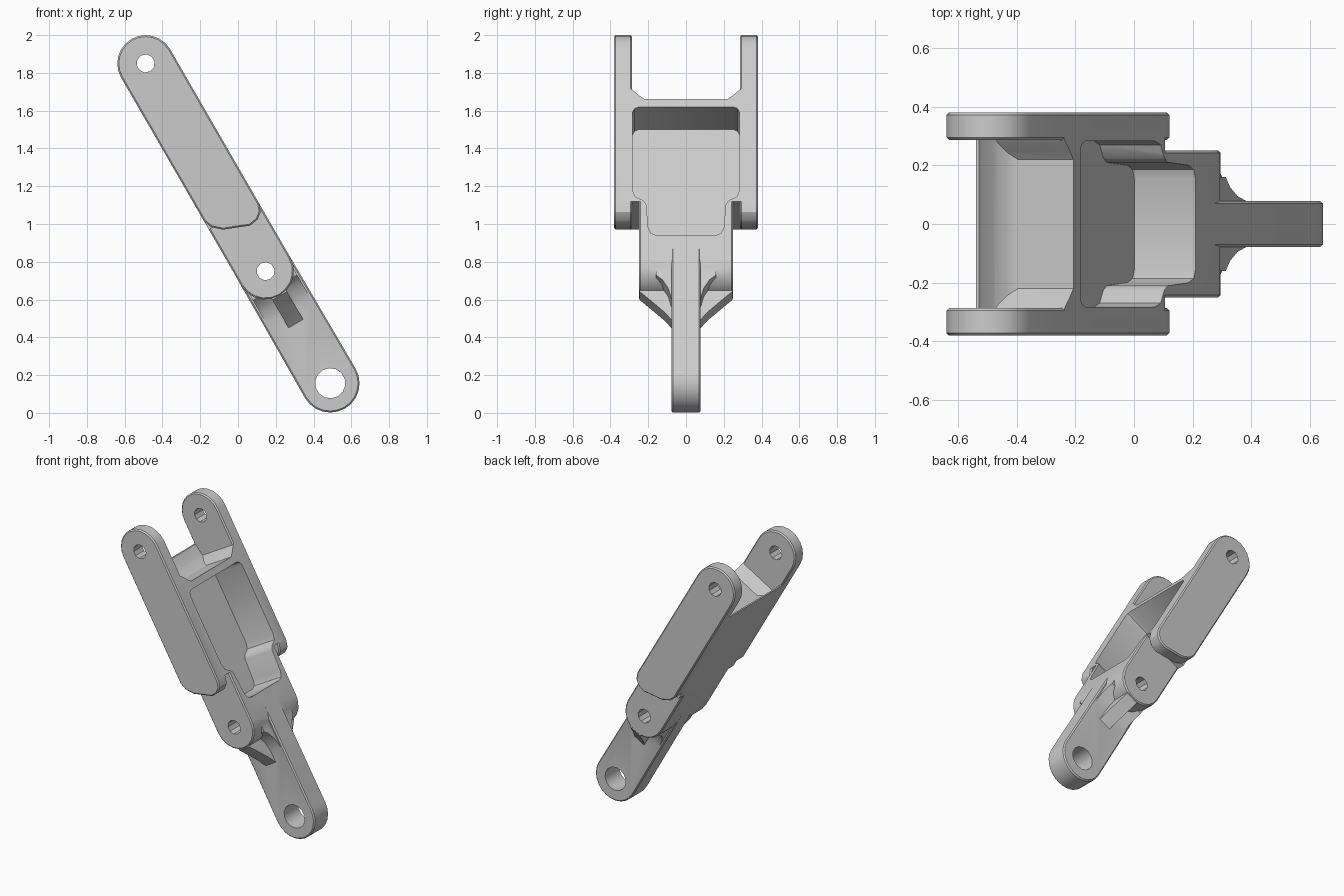
import bpy, bmesh
from math import sin, cos, radians
from mathutils import Matrix, Vector

cube = bpy.data.objects.get("Cube")
if cube:
    bpy.data.objects.remove(cube, do_unlink=True)

grey = bpy.data.materials.new("light_grey_metal")
grey.use_nodes = True
grey.diffuse_color = (0.6, 0.6, 0.6, 1)
grey.node_tree.nodes["Principled BSDF"].inputs["Base Color"].default_value = (0.6, 0.6, 0.6, 1)

# Local frame: X runs down the link, Y is across it, Z is its thickness
HALF = 0.15          # half thickness of the link
MID, LOW = 1.27, 1.955   # pivots, measured from the top pivot


def arc(cx, cy, r, start, end, n):
    return [(cx + r * cos(radians(start + (end - start) * i / n)),
             cy + r * sin(radians(start + (end - start) * i / n))) for i in range(n + 1)]


def mirrored(half):
    return half + [(u, -y) for u, y in reversed(half)]


def prism(name, outline, low, high, across=False, bevel=0.0):
    """Extrude an outline: along Y if across, otherwise along Z."""
    bm = bmesh.new()
    place = (lambda a, b, d: (a, d, b)) if across else (lambda a, b, d: (a, b, d))
    face = bm.faces.new([bm.verts.new(place(a, b, low)) for a, b in outline])
    ext = bmesh.ops.extrude_face_region(bm, geom=[face])
    verts = [g for g in ext["geom"] if isinstance(g, bmesh.types.BMVert)]
    bmesh.ops.translate(bm, verts=verts, vec=Vector(place(0, 0, high - low)))
    bmesh.ops.recalc_face_normals(bm, faces=bm.faces)
    if bevel:
        axis = Vector(place(0, 0, 1))
        rim = [e for e in bm.edges
               if abs((e.verts[0].co - e.verts[1].co).normalized().dot(axis)) < 0.5]
        bmesh.ops.bevel(bm, geom=rim, offset=bevel, segments=1, affect='EDGES')
    mesh = bpy.data.meshes.new(name)
    bm.to_mesh(mesh)
    bm.free()
    mesh.materials.append(grey)
    obj = bpy.data.objects.new(name, mesh)
    bpy.context.collection.objects.link(obj)
    return obj


def combine(target, other, operation):
    mod = target.modifiers.new("combine", 'BOOLEAN')
    mod.operation = operation
    mod.solver = 'EXACT'
    mod.object = other
    bpy.context.view_layer.objects.active = target
    bpy.ops.object.modifier_apply(modifier=mod.name)
    bpy.data.objects.remove(other, do_unlink=True)


# Web between the fork plates, with filleted fork corners
web = mirrored([(0.235, 0.3), (0.255, 0.275), (0.28, 0.25), (0.305, 0.22)][::-1]
               + [(0.93, 0.3)])
link = prism("clevis_link", web, -HALF, HALF)

# Sloping lip at the back of the fork
lip = [(0.16, -HALF), (0.165, -0.14), (0.24, -0.125), (0.285, -0.1), (0.31, -0.06),
       (0.4, -0.06), (0.4, -HALF)]
combine(link, prism("fork_lip", lip, -0.295, 0.295, across=True), 'UNION')

# Fork side plates
plate = arc(0, 0, HALF, 90, 270, 12) + [
    (0.88, -HALF), (0.925, -0.132), (0.967, -0.085), (1.0, 0.0), (1.02, 0.05),
    (1.012, 0.1), (0.985, 0.135), (0.94, HALF)]
for side, low, high in (("right", -0.38, -0.287), ("left", 0.287, 0.38)):
    combine(link, prism(side + "_plate", plate, low, high, across=True, bevel=0.008), 'UNION')

# Middle body with rounded end
body = [(0.85, HALF), (0.85, -HALF)] + arc(MID, 0, HALF, -90, 90, 10)
combine(link, prism("middle_body", body, -0.25, 0.25, across=True, bevel=0.008), 'UNION')

# Tongue with rounded end
tongue = [(1.2, HALF), (1.2, -HALF)] + arc(LOW, 0, 0.155, -90, 90, 12)
combine(link, prism("tongue", tongue, -0.078, 0.078, across=True, bevel=0.008), 'UNION')

# Fillet and gusset that join tongue to body
flare = mirrored([(1.25, 0.16), (1.37, 0.16), (1.4, 0.125), (1.45, 0.095), (1.54, 0.07)])
combine(link, prism("tongue_fillet", flare, -0.135, 0.135), 'UNION')
gusset = mirrored([(1.3, 0.245), (1.42, 0.245), (1.54, 0.12), (1.6, 0.07)])
combine(link, prism("gusset", gusset, -0.045, 0.045), 'UNION')

# Stepped pocket in the front face
pocket = mirrored([(0.352, 0.25), (0.362, 0.272), (0.385, 0.283), (0.86, 0.283),
                   (0.9, 0.27), (0.925, 0.225), (0.95, 0.21), (1.09, 0.2),
                   (1.125, 0.185), (1.137, 0.155)])
combine(link, prism("pocket_cutter", pocket, -0.09, 0.3), 'DIFFERENCE')

# Pivot holes
for u, r, n in ((0, 0.048, 10), (MID, 0.048, 10), (LOW, 0.08, 14)):
    hole = arc(u, 0, r, 0, 360, n)[:-1]
    combine(link, prism("hole_cutter", hole, -0.6, 0.6, across=True), 'DIFFERENCE')

# Tilt the link and stand it on the ground
tilt = Matrix.Translation((-0.489, 0, 1.85)) @ Matrix.Rotation(radians(60), 4, 'Y')
link.data.transform(tilt)
bpy.ops.object.select_all(action='DESELECT')
link.select_set(True)
bpy.context.view_layer.objects.active = link
bpy.ops.object.shade_smooth_by_angle(angle=radians(32))
